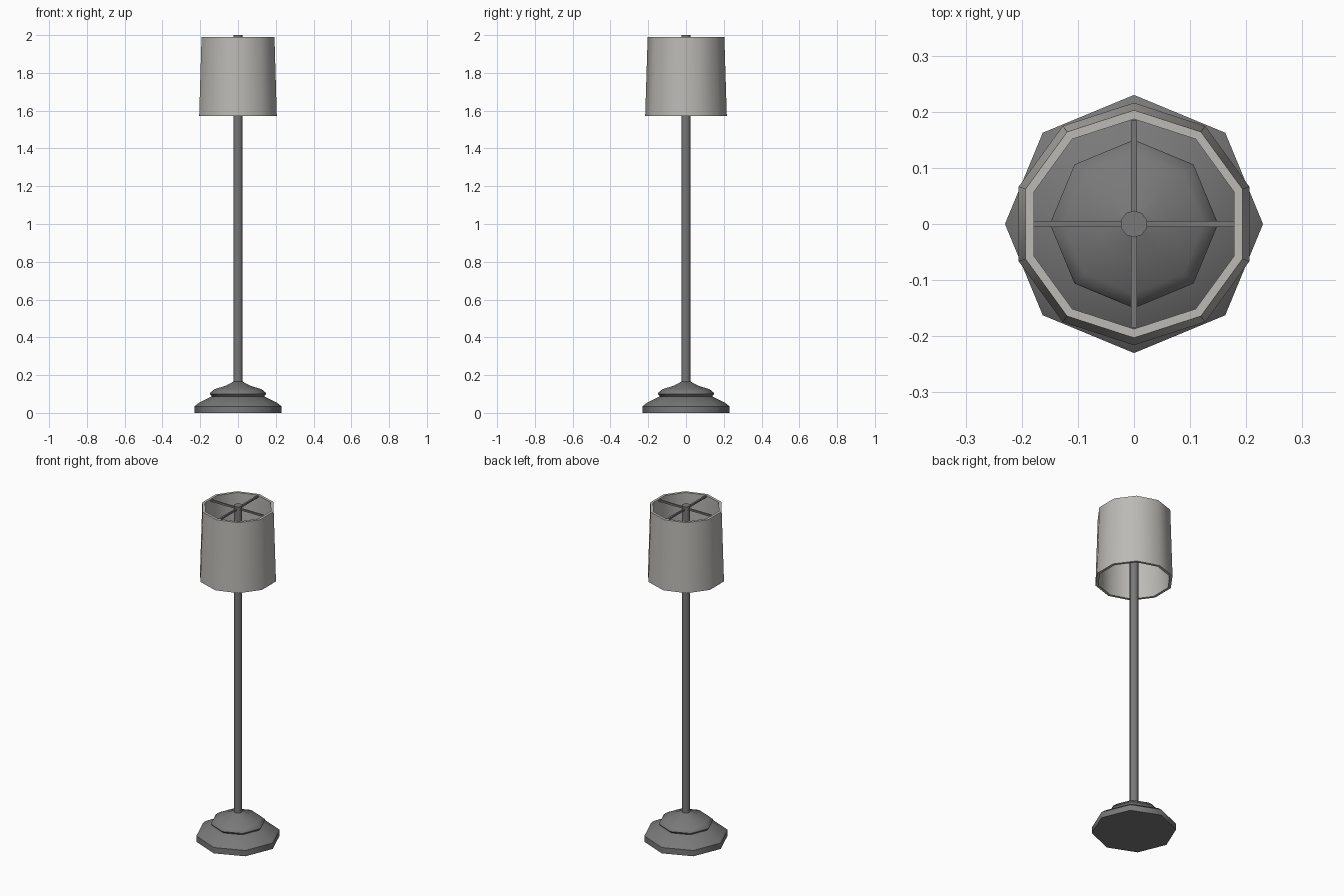
import bpy, bmesh
from math import sin, cos, pi, radians

if "Cube" in bpy.data.objects:
    bpy.data.objects.remove(bpy.data.objects["Cube"])


def material(name, color):
    mat = bpy.data.materials.new(name)
    mat.diffuse_color = (*color, 1)
    mat.use_nodes = True
    mat.node_tree.nodes["Principled BSDF"].inputs["Base Color"].default_value = mat.diffuse_color
    return mat


metal = material("dark_metal", (0.19, 0.19, 0.19))
fabric = material("shade_fabric", (0.5, 0.49, 0.465))


def lathe(name, profile, sides, mat, start=0.0, closed=False):
    """Revolve (radius, z) points; a closed profile makes a hollow ring, an open one is capped."""
    bm = bmesh.new()
    rings = [[bm.verts.new((r * cos(start + 2 * pi * i / sides),
                            r * sin(start + 2 * pi * i / sides), z))
              for i in range(sides)] for r, z in profile]
    pairs = list(zip(rings, rings[1:]))
    if closed:
        pairs.append((rings[-1], rings[0]))
    else:
        bm.faces.new(rings[0][::-1])
        bm.faces.new(rings[-1])
    for a, b in pairs:
        for i in range(sides):
            j = (i + 1) % sides
            bm.faces.new((a[i], a[j], b[j], b[i]))
    bmesh.ops.recalc_face_normals(bm, faces=bm.faces)
    mesh = bpy.data.meshes.new(name)
    bm.to_mesh(mesh)
    bm.free()
    mesh.materials.append(mat)
    obj = bpy.data.objects.new(name, mesh)
    bpy.context.collection.objects.link(obj)
    bpy.ops.object.select_all(action='DESELECT')
    obj.select_set(True)
    bpy.context.view_layer.objects.active = obj
    bpy.ops.object.shade_smooth_by_angle(angle=radians(46))
    return obj


# Stepped octagonal foot
lathe("base", [(0.23, 0), (0.23, 0.035), (0.208, 0.053), (0.15, 0.082),
               (0.138, 0.087), (0.15, 0.1), (0.147, 0.107), (0.125, 0.125),
               (0.068, 0.143), (0.025, 0.165)], 8, metal)

# Pole running up through the shade
lathe("pole", [(0.024, 0.15), (0.024, 2.0)], 10, metal, pi / 10)

# Hollow ten-sided tapered shade
lathe("shade", [(0.216, 1.573), (0.203, 1.99), (0.187, 1.99), (0.2, 1.573)],
      10, fabric, pi / 10, closed=True)

# Crossed spokes holding the shade
for name, size in (("spoke_x", (0.357, 0.01, 0.01)), ("spoke_y", (0.01, 0.37, 0.01))):
    bpy.ops.mesh.primitive_cube_add(size=1, location=(0, 0, 1.982))
    spoke = bpy.context.object
    spoke.name = name
    spoke.scale = size
    spoke.data.materials.append(metal)
